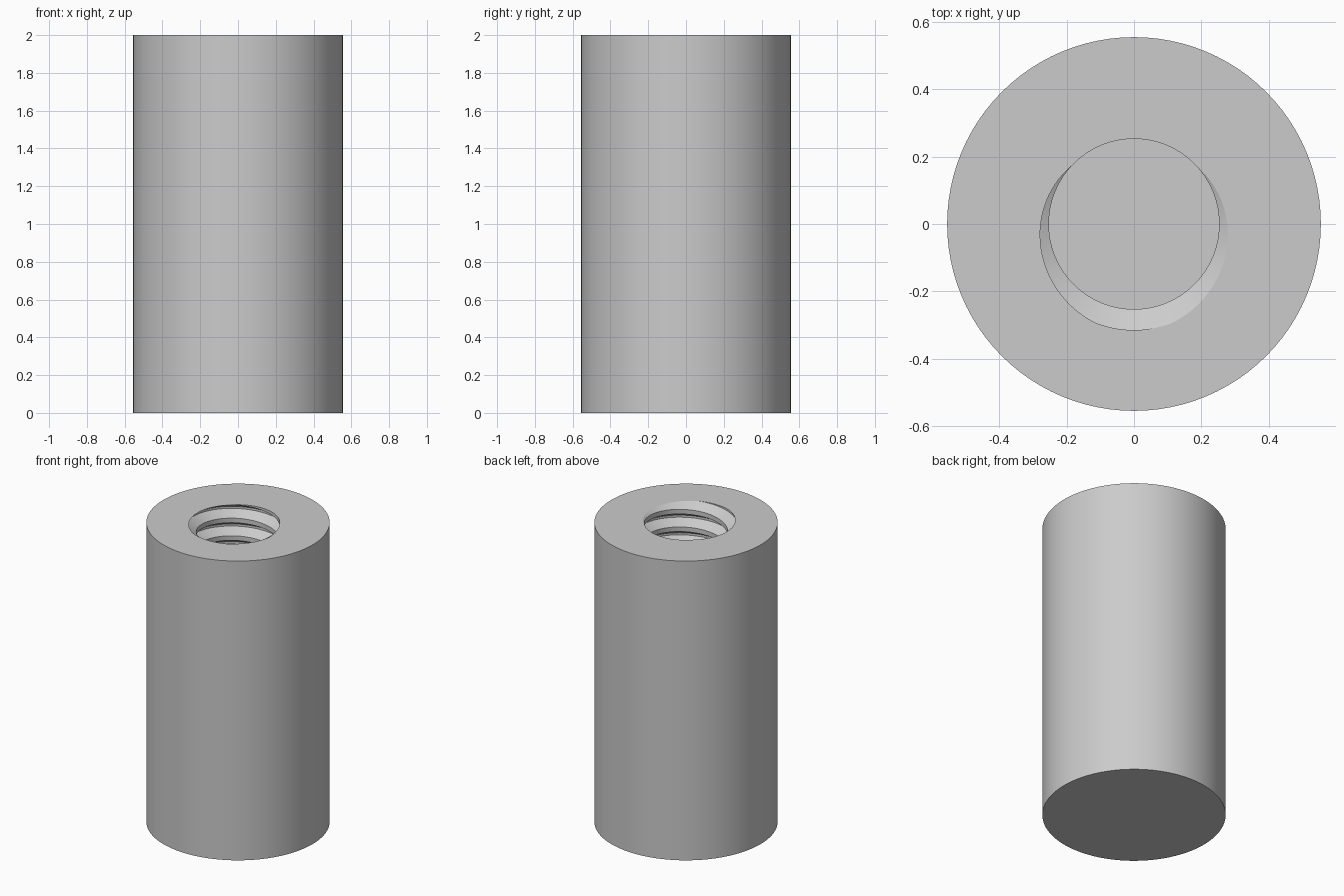
import bpy, bmesh, math
from mathutils import Vector

cube = bpy.data.objects.get("Cube")
if cube:
    bpy.data.objects.remove(cube, do_unlink=True)

HEIGHT, OUTER = 2.0, 0.555
MINOR, MAJOR, PITCH = 0.253, 0.315, 0.118
FLOOR = 0.8          # height of the blind bore's floor
SEGMENTS = 96
TURNS = math.ceil((HEIGHT - FLOOR) / PITCH) + 3

# Thread profile over one pitch: (fraction of pitch, radius)
PROFILE = [(-0.06, MAJOR), (0.06, MAJOR), (0.37, MINOR), (0.63, MINOR)]

bm = bmesh.new()

# Right-handed helical thread wall
columns = []
for i in range(SEGMENTS):
    turn = i / SEGMENTS
    angle = 2 * math.pi * turn
    column = []
    for k in range(-TURNS, 3):
        for offset, r in PROFILE:
            z = HEIGHT + PITCH * (turn + 0.25 + k + offset)
            column.append(bm.verts.new((r * math.cos(angle), r * math.sin(angle), z)))
    columns.append(column)

step = len(PROFILE)
rows = len(columns[0])
for i in range(SEGMENTS):
    last = i == SEGMENTS - 1
    shift = step if last else 0
    a, b = columns[i], columns[0 if last else i + 1]
    for j in range(rows - 1 - shift):
        bm.faces.new((a[j], b[j + shift], b[j + shift + 1], a[j + 1]))

# Trim the thread flush with the top face and the bore floor
for z, side in ((HEIGHT, 1), (FLOOR, -1)):
    bmesh.ops.bisect_plane(bm, geom=bm.verts[:] + bm.edges[:] + bm.faces[:], dist=1e-5,
                           plane_co=(0, 0, z), plane_no=(0, 0, side), clear_outer=True)

# Outer wall with a closed base
ring = bmesh.ops.create_circle(bm, cap_ends=True, radius=OUTER, segments=SEGMENTS)["verts"]
rim = list({e for v in ring for e in v.link_edges})
raised = bmesh.ops.extrude_edge_only(bm, edges=rim)["geom"]
bmesh.ops.translate(bm, vec=(0, 0, HEIGHT),
                    verts=[g for g in raised if isinstance(g, bmesh.types.BMVert)])

# Annular top face and bore floor
for z in (HEIGHT, FLOOR):
    border = [e for e in bm.edges if e.is_boundary
              and all(abs(v.co.z - z) < 1e-4 for v in e.verts)]
    bmesh.ops.triangle_fill(bm, edges=border, use_beauty=True, normal=Vector((0, 0, 1)))

bmesh.ops.recalc_face_normals(bm, faces=bm.faces[:])

# Smooth walls, crisp rims and thread edges
for f in bm.faces:
    f.smooth = abs(f.normal.z) < 0.99
for e in bm.edges:
    e.smooth = e.calc_face_angle(0) < math.radians(28)

mesh = bpy.data.meshes.new("threaded_sleeve")
bm.to_mesh(mesh)
bm.free()
sleeve = bpy.data.objects.new("threaded_sleeve", mesh)
bpy.context.collection.objects.link(sleeve)

# Light grey finish
grey = bpy.data.materials.new("light_grey")
grey.use_nodes = True
colour = (0.6, 0.6, 0.6, 1)
grey.diffuse_color = colour
grey.node_tree.nodes["Principled BSDF"].inputs["Base Color"].default_value = colour
mesh.materials.append(grey)
